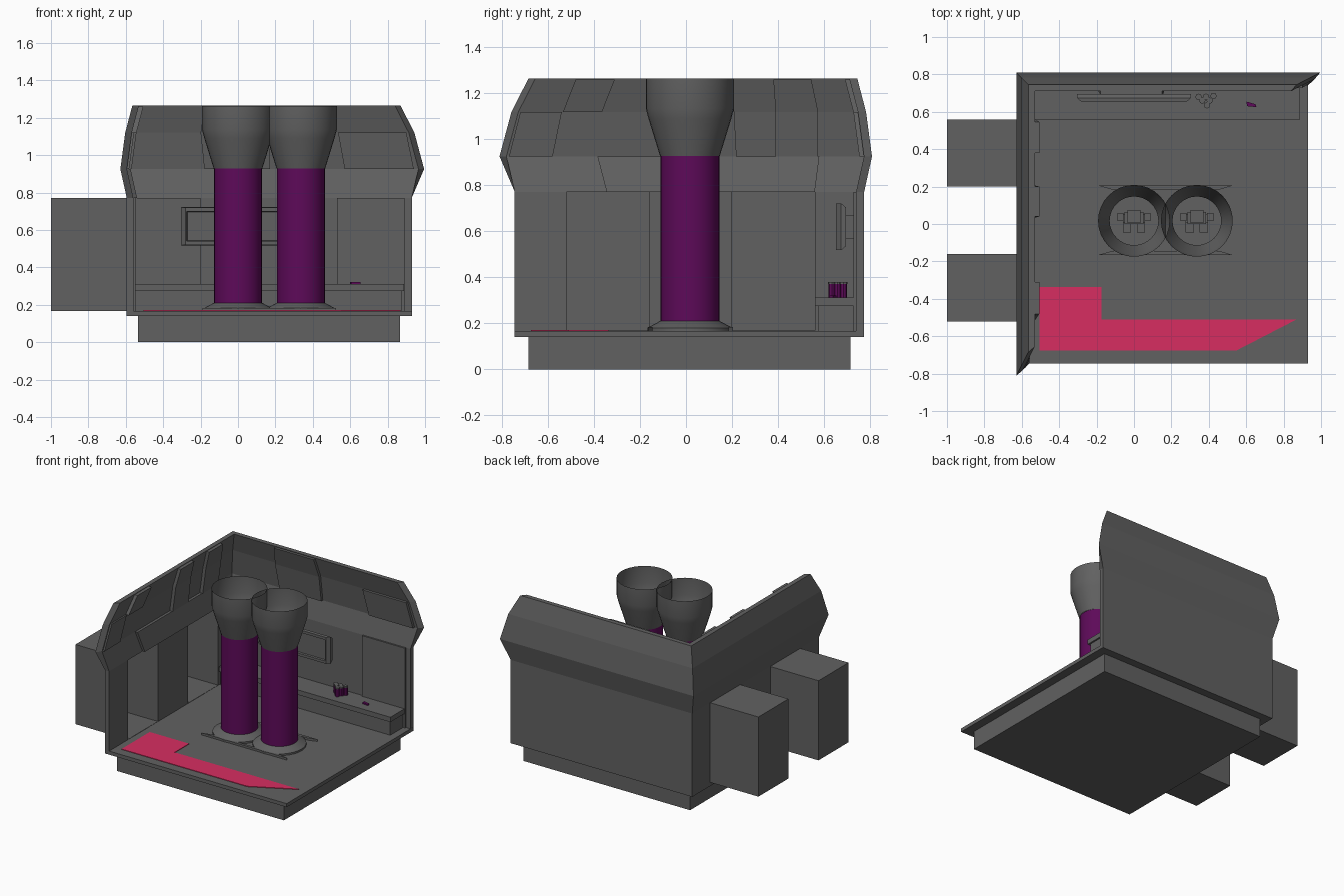
import bpy, bmesh, math
from mathutils import Vector

if "Cube" in bpy.data.objects:
    bpy.data.objects.remove(bpy.data.objects["Cube"])


def material(name, rgb):
    m = bpy.data.materials.new(name)
    m.diffuse_color = (*rgb, 1)
    m.use_nodes = True
    m.node_tree.nodes["Principled BSDF"].inputs["Base Color"].default_value = m.diffuse_color
    return m


GREY = material("grey", (0.12, 0.12, 0.12))
PURPLE = material("purple", (0.11, 0.003, 0.1))
PINK = material("pink", (0.68, 0.027, 0.12))


def mesh(name, verts, faces, mat=GREY):
    bm = bmesh.new()
    vs = [bm.verts.new(v) for v in verts]
    for f in faces:
        bm.faces.new([vs[i] for i in f])
    bmesh.ops.recalc_face_normals(bm, faces=bm.faces)
    me = bpy.data.meshes.new(name)
    bm.to_mesh(me)
    bm.free()
    me.materials.append(mat)
    ob = bpy.data.objects.new(name, me)
    bpy.context.collection.objects.link(ob)
    return ob


BOX = [(0, 1, 2, 3), (4, 5, 6, 7), (0, 1, 5, 4), (1, 2, 6, 5), (2, 3, 7, 6), (3, 0, 4, 7)]


def box(name, x, y, z, mat=GREY, faces=BOX):
    v = [(x[i], y[j], z[k]) for k in (0, 1) for i, j in ((0, 0), (1, 0), (1, 1), (0, 1))]
    return mesh(name, v, faces, mat)


def lathe(name, cx, cy, prof, mat=GREY, n=32, cap=False):
    v = [(cx + r * math.cos(2 * math.pi * i / n), cy + r * math.sin(2 * math.pi * i / n), z)
         for r, z in prof for i in range(n)]
    f = [(k * n + i, k * n + (i + 1) % n, (k + 1) * n + (i + 1) % n, (k + 1) * n + i)
         for k in range(len(prof) - 1) for i in range(n)]
    if cap:
        f.append(tuple(range((len(prof) - 1) * n, len(prof) * n)))
    ob = mesh(name, v, f, mat)
    if n > 8:
        for p in ob.data.polygons:
            p.use_smooth = len(p.vertices) == 4
        ob.data.set_sharp_from_angle(angle=math.radians(25))
    return ob


# Base and floor
box("base", (-0.535, 0.865), (-0.685, 0.715), (0, 0.14))
box("floor", (-0.595, 0.93), (-0.745, 0.775), (0.14, 0.167))

# Walls: height, outward bulge, and flare of the free end
PROFILE = [(0.167, 0, 0), (0.772, 0, 0), (0.926, 0.034, 0.066), (1.12, 0.008, 0.014), (1.265, -0.03, -0.06)]
T = 0.035


def bulge(z):
    for (z0, d0, _), (z1, d1, _) in zip(PROFILE, PROFILE[1:]):
        if z <= z1 + 1e-6:
            return d0 + (d1 - d0) * (z - z0) / (z1 - z0)
    return PROFILE[-1][1]


def wall(name, side):
    rings = [[], []]
    for inner in (0, 1):
        for z, d, e in PROFILE:
            t = T * inner
            e2 = e - (0.03 if inner and z > 0.9 else 0)
            if side == "left":
                x = -0.595 - d + t
                rings[0].append((x, -0.745 - e2, z))
                rings[1].append((x, 0.775 + d - t, z))
            else:
                y = 0.775 + d - t
                rings[0].append((-0.595 - d + t, y, z))
                rings[1].append((0.929 + e2, y, z))
    n = len(PROFILE)
    loop = list(range(n)) + list(range(2 * n - 1, n - 1, -1))
    faces = [(a, b, b + 2 * n, a + 2 * n) for a, b in zip(loop, loop[1:] + loop[:1])]
    for k in (0, 1):
        faces += [(i + 2 * n * k, i + 1 + 2 * n * k, i + n + 1 + 2 * n * k, i + n + 2 * n * k) for i in range(n - 1)]
    return mesh(name, rings[0] + rings[1], faces)


left = wall("left_wall", "left")
wall("back_wall", "back")

# Alcoves opening through the left wall
for i, (y0, y1) in enumerate([(-0.52, -0.16), (0.2, 0.56)]):
    cut = box(f"alcove_cutter_{i}", (-0.7, -0.4), (y0, y1), (0.169, 0.771))
    cut.hide_render = True
    cut.hide_viewport = True
    m = left.modifiers.new("opening", 'BOOLEAN')
    m.object = cut
    m.solver = 'EXACT'
    box(f"alcove_{i}", (-1, -0.58), (y0, y1), (0.168, 0.772), faces=BOX[:3] + BOX[4:])


# Raised panels that follow the inner wall slope; rows are (z, start, end)
def panel(name, side, rows, depth=0.02):
    for k, (lo, hi) in enumerate(zip(rows, rows[1:])):
        v = []
        for z, s0, s1 in (lo, hi):
            for s, t in ((s0, -0.005), (s1, -0.005), (s1, depth), (s0, depth)):
                if side == "left":
                    v.append((-0.56 - bulge(z) + t, s, z))
                else:
                    v.append((s, 0.74 + bulge(z) - t, z))
        mesh(f"{name}_{k}", v, BOX)


panel("door_header", "left", [(0.772, -0.345, 0.56), (0.926, -0.385, 0.58)])
panel("left_low_panel", "left", [(0.926, -0.77, -0.58), (1.12, -0.72, -0.54)], 0.012)
panel("left_top_panel_a", "left", [(1.12, -0.535, -0.365), (1.26, -0.48, -0.31)], 0.025)
panel("left_top_panel_b", "left", [(0.926, 0.03, 0.22), (1.12, 0.03, 0.21), (1.26, 0.04, 0.2)], 0.025)
panel("left_top_panel_c", "left", [(0.926, 0.39, 0.575), (1.12, 0.39, 0.575), (1.26, 0.38, 0.545)], 0.025)
panel("back_low_panel_l", "back", [(0.167, -0.55, -0.2), (0.772, -0.55, -0.2)], 0.012)
panel("back_low_panel_r", "back", [(0.167, 0.53, 0.89), (0.772, 0.53, 0.89)], 0.012)
panel("back_top_panel_m", "back", [(0.926, -0.18, 0.17), (1.12, -0.2, 0.17), (1.26, -0.18, 0.15)])
panel("back_top_panel_r", "back", [(0.926, 0.57, 0.94), (1.12, 0.535, 0.9)])

# Counter along the back wall
box("counter_body", (-0.55, 0.875), (0.575, 0.735), (0.167, 0.275))
box("counter_top", (-0.55, 0.887), (0.56, 0.74), (0.275, 0.312))

# Wall screen: tapered frame with sunken display, on a mount
rings = [(0.305, 0.085, 0.695), (0.305, 0.102, 0.675), (0.28, 0.1, 0.652), (0.275, 0.08, 0.652), (0.27, 0.077, 0.665)]
v = [(sx * a, y, 0.62 + sz * b) for a, b, y in rings for sx, sz in ((-1, -1), (1, -1), (1, 1), (-1, 1))]
f = [(k * 4 + i, k * 4 + (i + 1) % 4, k * 4 + 4 + (i + 1) % 4, k * 4 + 4 + i) for k in range(4) for i in range(4)]
mesh("wall_screen", v, f + [(0, 1, 2, 3), (16, 17, 18, 19)])
box("screen_mount", (-0.18, 0.16), (0.69, 0.745), (0.57, 0.67))

# Small jars and a shard on the counter
for i, (x, y) in enumerate([(0.345, 0.68), (0.385, 0.68), (0.425, 0.685), (0.365, 0.66), (0.405, 0.66), (0.39, 0.635)]):
    lathe(f"jar_{i}", x, y, [(0.016, 0.312), (0.016, 0.375)], PURPLE, 8)
    lathe(f"jar_lid_{i}", x, y, [(0.017, 0.37), (0.017, 0.38)], GREY, 8, True)
tri = [(0.6, 0.655), (0.605, 0.63), (0.655, 0.625), (0.65, 0.64)]
mesh("shard", [(x, y, z) for z in (0.312, 0.322) for x, y in tri], BOX, PURPLE)

# Two tanks with funnels above and a simple figure inside
CY = 0.017
for i, cx in enumerate((0, 0.336)):
    lathe(f"tank_foot_{i}", cx, CY, [(0.185, 0.167), (0.185, 0.18), (0.13, 0.21)], cap=True)
    lathe(f"tank_tube_{i}", cx, CY, [(0.128, 0.21), (0.128, 0.928)], PURPLE)
    lathe(f"tank_funnel_{i}", cx, CY, [(0.13, 0.928), (0.18, 1.09), (0.192, 1.135), (0.192, 1.264)])
    box(f"figure_torso_{i}", (cx - 0.05, cx + 0.05), (0.0, 0.065), (0.46, 0.68))
    box(f"figure_head_{i}", (cx - 0.035, cx + 0.035), (0.005, 0.075), (0.69, 0.77))
    for s in (-1, 1):
        xs = sorted((cx + s * 0.015, cx + s * 0.06))
        box(f"figure_leg_{i}", xs, (0.005, 0.05), (0.27, 0.46))
        box(f"figure_foot_{i}", xs, (-0.045, 0.05), (0.25, 0.28))
        box(f"figure_arm_{i}", sorted((cx + s * 0.055, cx + s * 0.088)), (0.015, 0.06), (0.45, 0.67))

# Low strips in front of and behind the tanks
for name, y0, y1 in (("front_strip", -0.165, -0.145), ("rear_strip", 0.205, 0.185)):
    v = [(-0.19, y0, 0.16), (0.525, y0, 0.16), (0.46, y1, 0.16), (-0.12, y1, 0.16)]
    mesh(name, v + [(x, y, 0.183) for x, y, _ in v], BOX)

# Floor marking
pts = [(-0.505, -0.337), (-0.505, -0.675), (0.55, -0.675), (0.87, -0.51), (-0.175, -0.51), (-0.175, -0.337)]
n = len(pts)
mesh("floor_marking", [(x, y, z) for z in (0.165, 0.171) for x, y in pts],
     [tuple(range(n)), tuple(range(n, 2 * n))] + [(i, (i + 1) % n, (i + 1) % n + n, i + n) for i in range(n)], PINK)
